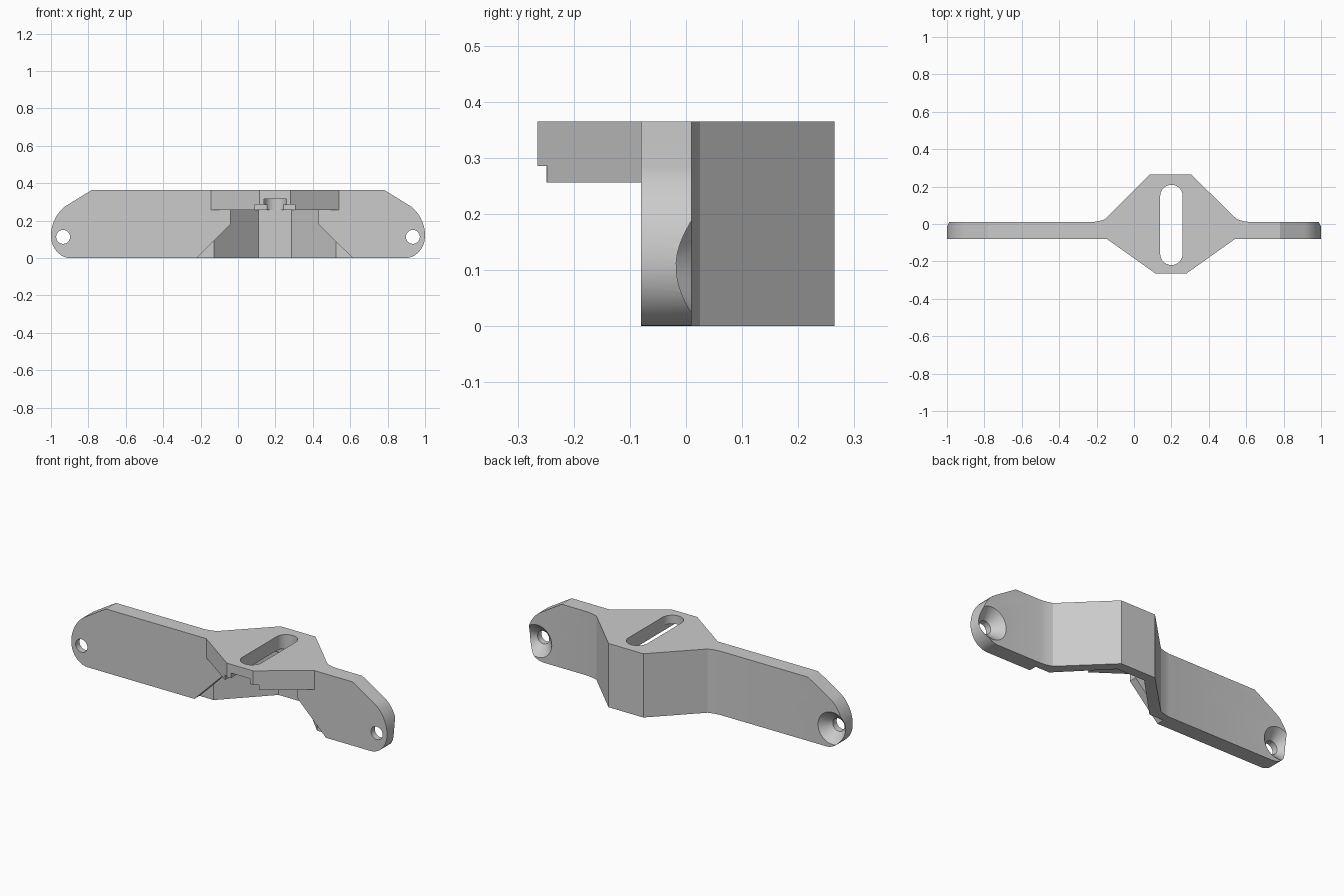
import bpy, bmesh, math
from mathutils import Vector

cube = bpy.data.objects.get("Cube")
if cube:
    bpy.data.objects.remove(cube, do_unlink=True)

grey = bpy.data.materials.new("matte_grey")
grey.use_nodes = True
colour = (0.6, 0.6, 0.6, 1)
grey.diffuse_color = colour
grey.node_tree.nodes["Principled BSDF"].inputs["Base Color"].default_value = colour


def prism(name, points, axis, lo, hi):
    """Extrude a 2D profile along z (points are x, y) or y (points are x, z)."""
    bm = bmesh.new()
    place = (lambda p, h: (p[0], p[1], h)) if axis == "z" else (lambda p, h: (p[0], h, p[1]))
    face = bm.faces.new([bm.verts.new(place(p, lo)) for p in points])
    moved = bmesh.ops.extrude_face_region(bm, geom=[face])["geom"]
    shift = Vector(place((0, 0), hi - lo))
    bmesh.ops.translate(bm, vec=shift, verts=[v for v in moved if isinstance(v, bmesh.types.BMVert)])
    bmesh.ops.recalc_face_normals(bm, faces=bm.faces)
    return finish(name, bm)


def finish(name, bm):
    mesh = bpy.data.meshes.new(name)
    bm.to_mesh(mesh)
    bm.free()
    mesh.materials.append(grey)
    obj = bpy.data.objects.new(name, mesh)
    bpy.context.collection.objects.link(obj)
    return obj


def rect(x0, y0, x1, y1):
    return [(x0, y0), (x1, y0), (x1, y1), (x0, y1)]


def cone(name, x, z, y0, y1, r0, r1):
    """Round cutter along y, with its own radius at each end."""
    bm = bmesh.new()
    rings = []
    for y, r in ((y0, r0), (y1, r1)):
        rings.append([bm.verts.new((x + r * math.cos(a), y, z + r * math.sin(a)))
                      for a in (math.tau * i / 48 for i in range(48))])
        bm.faces.new(rings[-1])
    for i in range(48):
        j = (i + 1) % 48
        bm.faces.new((rings[0][i], rings[0][j], rings[1][j], rings[1][i]))
    bmesh.ops.recalc_face_normals(bm, faces=bm.faces)
    return finish(name, bm)


def combine(target, tool, operation="DIFFERENCE"):
    mod = target.modifiers.new(tool.name, "BOOLEAN")
    mod.object, mod.operation, mod.solver = tool, operation, "EXACT"
    bpy.ops.object.select_all(action="DESELECT")
    bpy.context.view_layer.objects.active = target
    target.select_set(True)
    bpy.ops.object.modifier_apply(modifier=mod.name)
    bpy.data.objects.remove(tool, do_unlink=True)


HEIGHT, SHELF = 0.365, 0.256
FRONT, BACK, WALL = -0.08, 0.01, -0.035

# Plan of the bar with its central bulge
plan = [(-1.1, FRONT), (-0.145, FRONT), (0.115, -0.265), (0.28, -0.265), (0.54, FRONT),
        (1.1, FRONT), (1.1, BACK), (0.62, BACK), (0.585, 0.015), (0.55, 0.025),
        (0.305, 0.265), (0.085, 0.265), (-0.155, 0.025), (-0.19, 0.015), (-0.22, BACK), (-1.1, BACK)]
bracket = prism("mounting_bracket", plan, "z", 0, HEIGHT)

# Rounded ends, as a mirrored front profile
end = [(0.78, 0.4), (0.78, HEIGHT), (0.91, 0.285)]
for i in range(1, 11):
    a = math.radians(55 - 5.5 * i)
    end.append((0.8 + 0.2 * math.cos(a), 0.12 + 0.2 * math.sin(a)))
for i in range(1, 13):
    a = math.radians(-7.5 * i)
    end.append((0.895 + 0.105 * math.cos(a), 0.12 + 0.12 * math.sin(a)))
profile = end + [(-x, z) for x, z in reversed(end)]
combine(bracket, prism("end_profile", profile, "y", -0.5, 0.5), "INTERSECT")

# Open space below the front shelf
combine(bracket, prism("shelf_cut", rect(-0.4, -0.5, 0.8, FRONT), "z", -0.1, SHELF))

# Hollow behind, leaving a thin folded back wall
pocket = [(-0.13, WALL), (0.11, 0.21), (0.285, 0.21), (0.525, WALL)]
combine(bracket, prism("pocket_cut", pocket, "z", -0.1, SHELF))

# Opening between the two sloped gussets
gusset = [(-0.32, -0.1), (-0.04, 0.18), (-0.04, SHELF), (0.43, SHELF), (0.43, 0.18), (0.715, -0.1)]
combine(bracket, prism("gusset_cut", gusset, "y", -0.5, WALL + 0.0005))

# Stepped channel under the shelf
combine(bracket, prism("wide_channel", rect(0.092, 0.2, 0.305, 0.285), "y", -0.5, 0.19))
combine(bracket, prism("narrow_channel", rect(0.14, 0.2, 0.26, 0.315), "y", -0.5, 0.15))

# Long round-ended slot
slot = []
for centre, start in ((0.15, 0), (-0.16, 180)):
    for i in range(17):
        a = math.radians(start + 180 * i / 16)
        slot.append((0.2 + 0.06 * math.cos(a), centre + 0.0595 * math.sin(a)))
combine(bracket, prism("slot_cut", slot, "z", 0.1, 0.5))

# Countersunk screw holes
for side in (-1, 1):
    combine(bracket, cone("screw_hole", side * 0.935, 0.113, -0.2, 0.2, 0.037, 0.037))
    combine(bracket, cone("countersink", side * 0.935, 0.113, -0.05, 0.05, 0.032, 0.132))

bpy.ops.object.select_all(action="DESELECT")
bracket.select_set(True)
bpy.context.view_layer.objects.active = bracket
bpy.ops.object.shade_smooth_by_angle(angle=math.radians(18))
